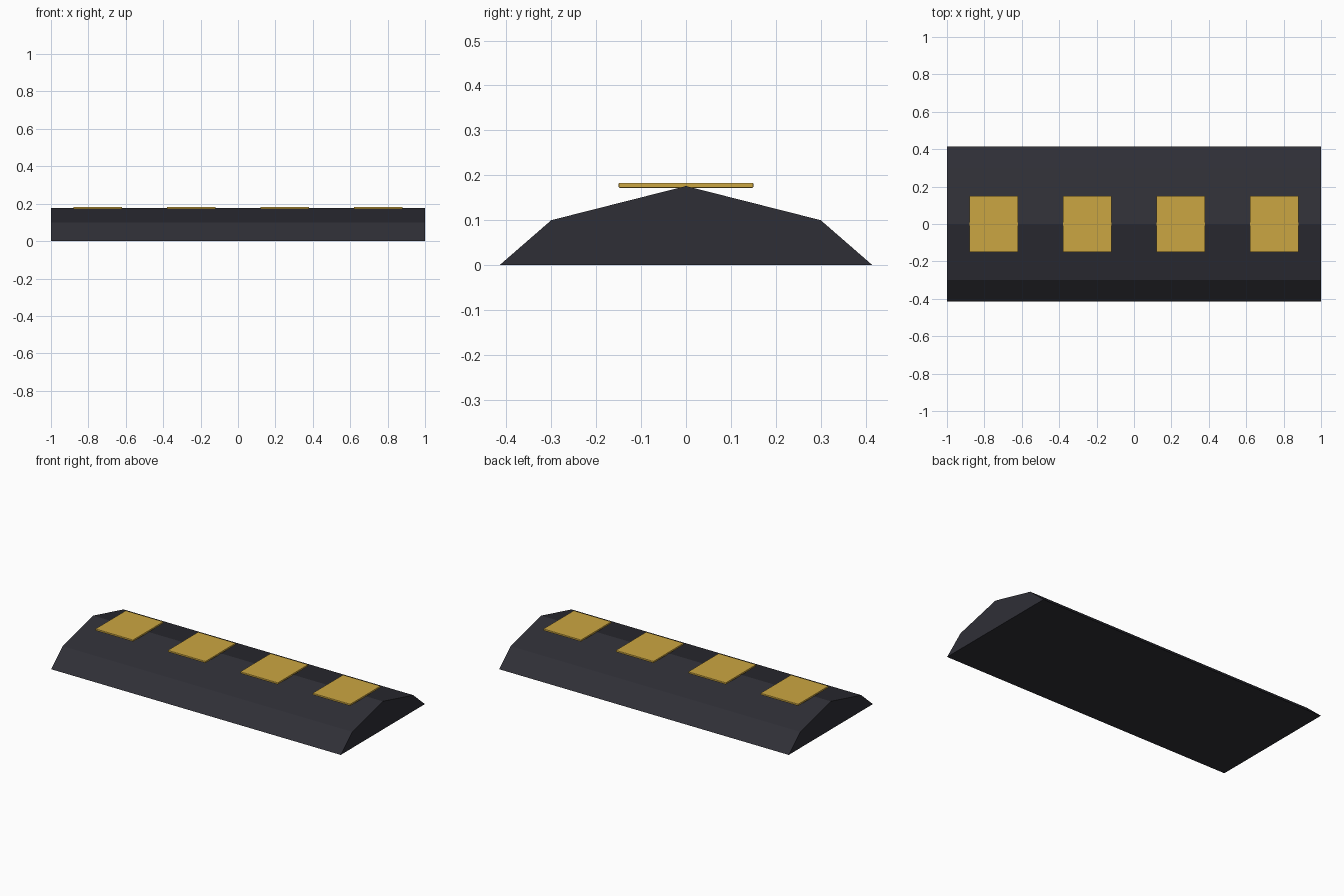
import bpy
import bmesh

cube = bpy.data.objects.get("Cube")
if cube:
    bpy.data.objects.remove(cube, do_unlink=True)


def make_material(name, color):
    mat = bpy.data.materials.new(name)
    mat.use_nodes = True
    mat.diffuse_color = color
    mat.node_tree.nodes["Principled BSDF"].inputs["Base Color"].default_value = color
    return mat


def add_object(name, bm, mat):
    bmesh.ops.recalc_face_normals(bm, faces=bm.faces)
    mesh = bpy.data.meshes.new(name)
    bm.to_mesh(mesh)
    bm.free()
    mesh.materials.append(mat)
    obj = bpy.data.objects.new(name, mesh)
    bpy.context.collection.objects.link(obj)
    return obj


rubber = make_material("dark rubber", (0.028, 0.028, 0.037, 1))
yellow = make_material("amber yellow", (0.60, 0.38, 0.054, 1))

# Ramp body: a ridged profile extruded along x
half = [(0.415, 0), (0.3, 0.1)]
profile = half + [(0, 0.176)] + [(-y, z) for y, z in reversed(half)]
bm = bmesh.new()
end = bm.faces.new([bm.verts.new((-1, y, z)) for y, z in profile])
swept = bmesh.ops.extrude_face_region(bm, geom=[end])["geom"]
bmesh.ops.translate(bm, vec=(2, 0, 0),
                    verts=[v for v in swept if isinstance(v, bmesh.types.BMVert)])
add_object("ramp_body", bm, rubber)

# Flat reflector plates balanced on the ridge
for i in range(4):
    bm = bmesh.new()
    bmesh.ops.create_cube(bm, size=1)
    bmesh.ops.scale(bm, vec=(0.26, 0.3, 0.011), verts=bm.verts)
    plate = add_object(f"reflector_plate_{i + 1}", bm, yellow)
    plate.location = (-0.75 + 0.5 * i, 0, 0.1775)
    bevel = plate.modifiers.new("soft edge", "BEVEL")
    bevel.width = 0.002
    bevel.segments = 2
